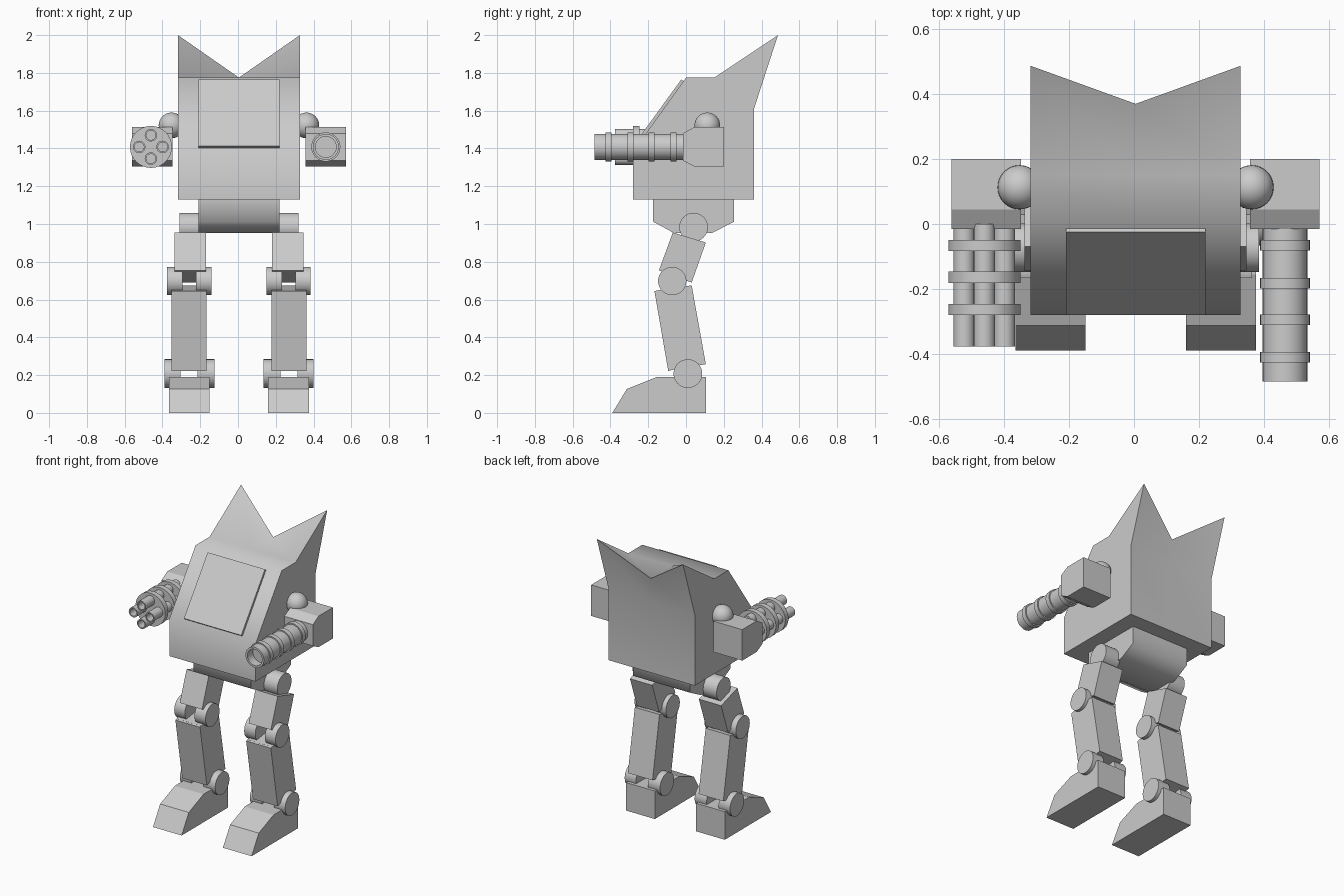
import bpy, bmesh
from math import radians, cos, sin, pi
from mathutils import Vector

if "Cube" in bpy.data.objects:
    bpy.data.objects.remove(bpy.data.objects["Cube"])

CX = 0.005  # centre line of the body


def finish(name, bm, angle=30):
    bmesh.ops.recalc_face_normals(bm, faces=bm.faces)
    me = bpy.data.meshes.new(name)
    bm.to_mesh(me)
    bm.free()
    ob = bpy.data.objects.new(name, me)
    bpy.context.collection.objects.link(ob)
    if angle:
        bpy.ops.object.select_all(action='DESELECT')
        ob.select_set(True)
        bpy.context.view_layer.objects.active = ob
        bpy.ops.object.shade_smooth_by_angle(angle=radians(angle))
    return ob


def loft(name, sections, angle=0):
    """Join matching closed loops of points, capping both ends."""
    bm = bmesh.new()
    loops = [[bm.verts.new(p) for p in s] for s in sections]
    n = len(loops[0])
    for a, b in zip(loops, loops[1:]):
        for i in range(n):
            j = (i + 1) % n
            bm.faces.new((a[i], a[j], b[j], b[i]))
    bm.faces.new(loops[0])
    bm.faces.new(loops[-1])
    return finish(name, bm, angle)


def extrude(name, profile, x0, x1, angle=0):
    """Extrude a (y, z) profile between two x positions."""
    return loft(name, [[(x, y, z) for y, z in profile] for x in (x0, x1)], angle)


def circle_yz(y, z, r, n=32):
    return [(y + r * cos(2 * pi * i / n), z + r * sin(2 * pi * i / n)) for i in range(n)]


def barrel(name, x, z, stations, n=32):
    """Round part along y from (y, radius) stations."""
    return loft(name, [[(x + r * cos(2 * pi * i / n), y, z + r * sin(2 * pi * i / n))
                        for i in range(n)] for y, r in stations], 30)


# Body with two pointed rear corners and a notch between them
def body_section(x, peak):
    prof = [(-0.28, 1.13), (0.36, 1.13), (0.36, 1.61), peak,
            (0.15, 1.775), (0.0, 1.775), (-0.28, 1.385)]
    return [(x, y, z) for y, z in prof]


loft("body", [body_section(CX - 0.323, (0.487, 2.0)),
              body_section(CX, (0.37, 1.775)),
              body_section(CX + 0.323, (0.487, 2.0))], 60)

# Sloped cockpit hatch
extrude("cockpit_hatch", [(-0.262, 1.40), (-0.28, 1.414), (-0.025, 1.765), (-0.007, 1.75)],
        CX - 0.215, CX + 0.215)

# Pelvis
extrude("pelvis", [(-0.175, 1.14), (-0.175, 1.013), (-0.065, 0.953), (0.14, 0.953),
                   (0.255, 1.013), (0.255, 1.14)], CX - 0.215, CX + 0.215, 65)

for side, s in (("left", -1), ("right", 1)):
    def part(name, profile, a, b, angle=0):
        extrude(side + "_" + name, profile, CX + s * a, CX + s * b, angle)

    # Legs
    part("hip_joint", circle_yz(0.04, 0.983, 0.076), 0.20, 0.315, 30)
    part("thigh", [(-0.07, 0.955), (0.105, 0.902), (0.03, 0.69), (-0.143, 0.755)], 0.175, 0.342)
    part("outer_knee", circle_yz(-0.073, 0.698, 0.075), 0.30, 0.38, 30)
    part("inner_knee", circle_yz(-0.073, 0.698, 0.075), 0.145, 0.228, 30)
    part("shin", [(-0.155, 0.648), (0.03, 0.675), (0.105, 0.258), (-0.082, 0.226)], 0.173, 0.358)
    part("shin_plate", [(-0.167, 0.644), (-0.153, 0.648), (-0.08, 0.225), (-0.094, 0.222)],
         0.173, 0.358)
    part("outer_ankle", circle_yz(0.01, 0.208, 0.076), 0.31, 0.395, 30)
    part("inner_ankle", circle_yz(0.01, 0.208, 0.076), 0.13, 0.22, 30)
    part("foot", [(-0.39, 0), (0.105, 0), (0.105, 0.19), (-0.155, 0.19), (-0.313, 0.127)],
         0.155, 0.37)

    # Shoulder ball and arm housing
    bm = bmesh.new()
    bmesh.ops.create_uvsphere(bm, u_segments=32, v_segments=16, radius=0.068)
    bmesh.ops.translate(bm, verts=bm.verts, vec=Vector((CX + s * 0.357, 0.113, 1.522)))
    finish(side + "_shoulder", bm, 40)
    part("arm_housing", [(0.2, 1.304), (0.2, 1.514), (0.045, 1.514), (-0.015, 1.48),
                         (-0.015, 1.335), (0.045, 1.304)], 0.353, 0.567)

# Right cannon with open muzzle and bands
GX, GZ = 0.465, 1.408
barrel("cannon_barrel", GX, GZ, [(0, 0.069), (-0.485, 0.069), (-0.485, 0.055), (-0.38, 0.055)])
for i, y in enumerate((-0.065, -0.183, -0.295, -0.41)):
    barrel(f"cannon_band_{i + 1}", GX, GZ, [(y + 0.016, 0.077), (y - 0.016, 0.077)])

# Left four-barrel rotary gun
RX, RZ = -0.461, 1.408
for i in range(4):
    a = i * pi / 2
    barrel(f"rotary_barrel_{i + 1}", RX + 0.062 * cos(a), RZ + 0.062 * sin(a),
           [(0, 0.033), (-0.377, 0.033), (-0.377, 0.025), (-0.3, 0.025)], 20)
for i, y in enumerate((-0.066, -0.164, -0.264)):
    barrel(f"rotary_ring_{i + 1}", RX, RZ, [(y + 0.017, 0.111), (y - 0.017, 0.111)])
